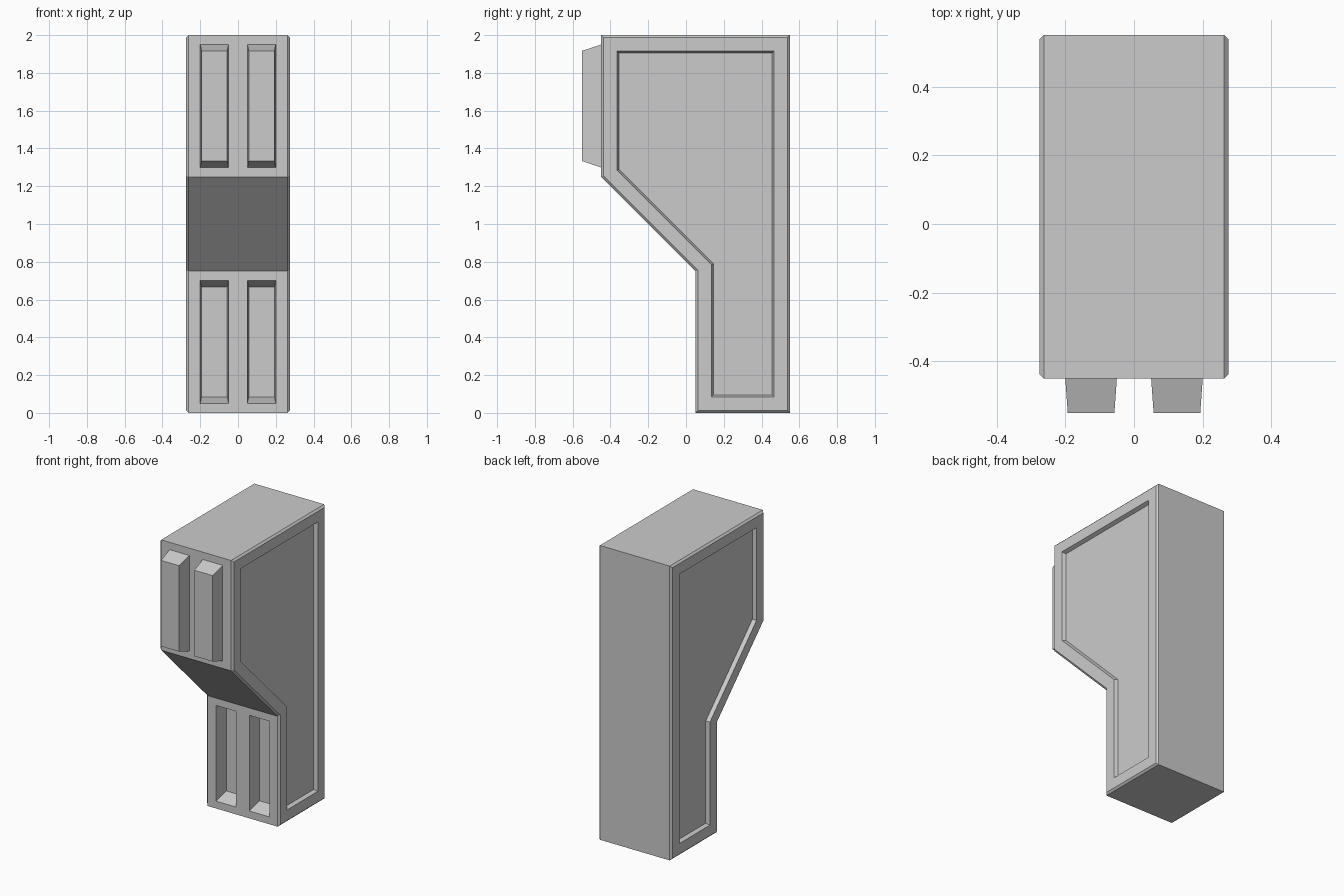
import bpy, bmesh

if "Cube" in bpy.data.objects:
    bpy.data.objects.remove(bpy.data.objects["Cube"])


def finish(bm, name):
    bmesh.ops.recalc_face_normals(bm, faces=bm.faces[:])
    mesh = bpy.data.meshes.new(name)
    bm.to_mesh(mesh)
    bm.free()
    obj = bpy.data.objects.new(name, mesh)
    bpy.context.collection.objects.link(obj)
    return obj


def tapered_block(name, x, z, y_base, y_tip, extend=0.0):
    """Four-sided block narrowing from y_base to y_tip; extend lengthens the wide end."""
    half_x, half_z, in_x, in_z = 0.075, 0.325, 0.007, 0.033
    bm = bmesh.new()
    rings = []
    for t in (-extend, 1.0):
        y = y_base + (y_tip - y_base) * t
        hx, hz = half_x - in_x * t, half_z - in_z * t
        rings.append([bm.verts.new((x + sx * hx, y, z + sz * hz))
                      for sx, sz in ((-1, -1), (1, -1), (1, 1), (-1, 1))])
    a, b = rings
    bm.faces.new(a)
    bm.faces.new(b)
    for i in range(4):
        j = (i + 1) % 4
        bm.faces.new((a[i], a[j], b[j], b[i]))
    return finish(bm, name)


# Body: stepped side profile extruded across x
profile = [(0.05, 0), (0.55, 0), (0.55, 2), (-0.45, 2), (-0.45, 1.25), (0.05, 0.75)]
half = 0.2625
bm = bmesh.new()
start = bm.faces.new([bm.verts.new((-half, y, z)) for y, z in profile])
ext = bmesh.ops.extrude_face_region(bm, geom=[start], use_keep_orig=True)
bmesh.ops.translate(bm, vec=(2 * half, 0, 0),
                    verts=[g for g in ext["geom"] if isinstance(g, bmesh.types.BMVert)])
bmesh.ops.recalc_face_normals(bm, faces=bm.faces[:])

# Both sides: chamfered rim, flat border, then recessed panel
for side in [f for f in bm.faces if abs(f.normal.x) > 0.9]:
    for thickness, depth in ((0.0125, 0.0125), (0.0725, 0.0), (0.01, -0.025)):
        bmesh.ops.inset_region(bm, faces=[side], thickness=thickness, depth=depth,
                               use_even_offset=True, use_boundary=True)
body = finish(bm, "body")

# Front pegs above and matching sockets below
for label, x in (("left", -0.125), ("right", 0.125)):
    tapered_block(f"peg_{label}", x, 1.625, -0.45, -0.55)
    cutter = tapered_block(f"socket_cutter_{label}", x, 0.375, 0.05, 0.15, extend=0.3)
    cutter.hide_render = True
    mod = body.modifiers.new(f"socket_{label}", 'BOOLEAN')
    mod.operation = 'DIFFERENCE'
    mod.solver = 'EXACT'
    mod.object = cutter
    bpy.context.view_layer.objects.active = body
    bpy.ops.object.modifier_apply(modifier=mod.name)
    bpy.data.objects.remove(cutter)
